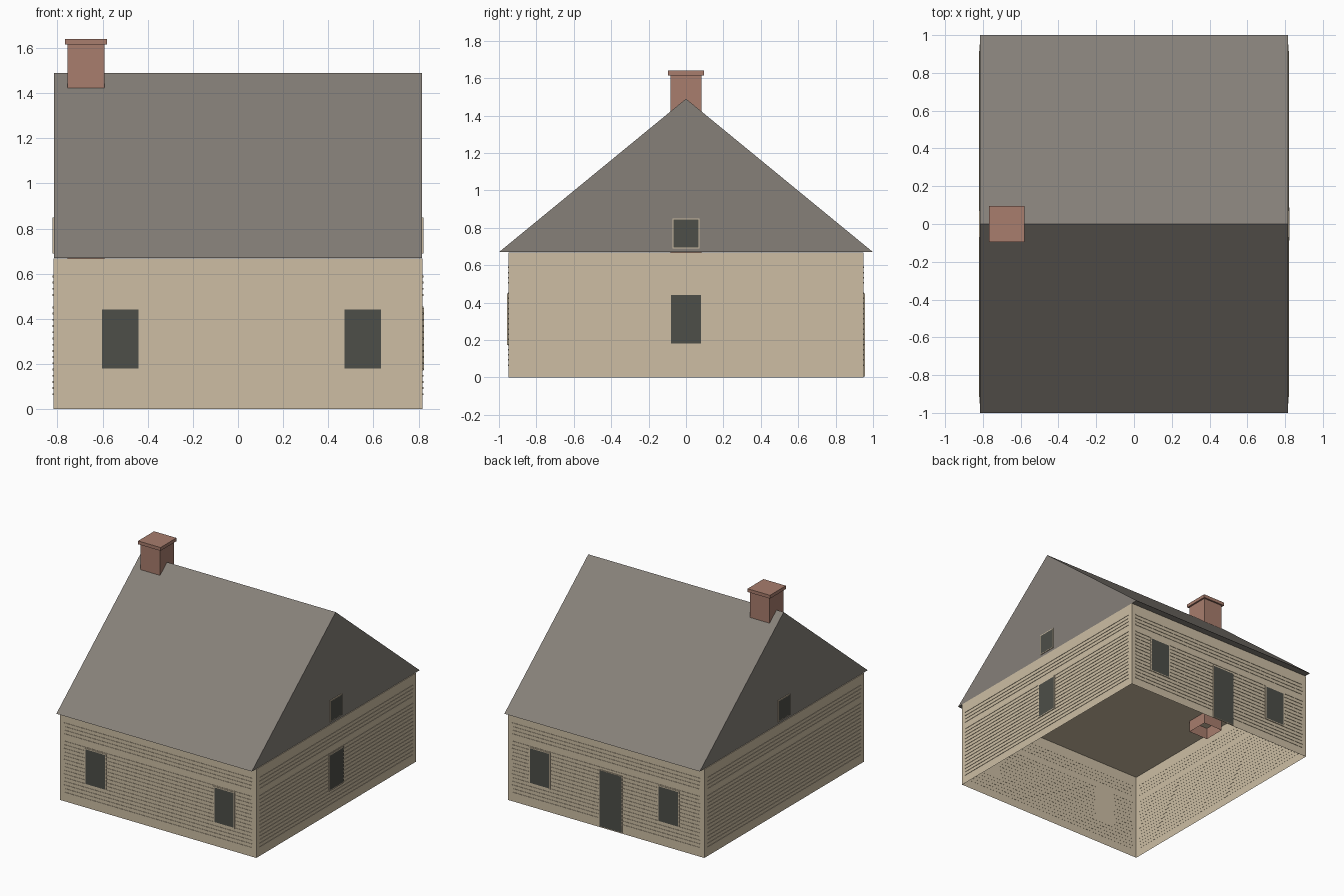
import bpy, bmesh
from math import pi
from mathutils import Matrix

old = bpy.data.objects.get("Cube")
if old:
    bpy.data.objects.remove(old, do_unlink=True)


def material(name, rgb):
    lin = [((c / 255 + 0.055) / 1.055) ** 2.4 for c in rgb] + [1]
    m = bpy.data.materials.new(name)
    m.use_nodes = True
    m.diffuse_color = lin
    m.node_tree.nodes["Principled BSDF"].inputs["Base Color"].default_value = lin
    return m


TAN = material("tan siding", (205, 190, 164))
ROOF = material("grey roof", (134, 128, 121))
BRICK = material("red brick", (168, 125, 109))
GLASS = material("dark glass", (77, 78, 72))


def finish(bm, name, mats, matrix=None):
    if matrix:
        bm.transform(matrix)
    me = bpy.data.meshes.new(name)
    bm.to_mesh(me)
    bm.free()
    for m in mats:
        me.materials.append(m)
    ob = bpy.data.objects.new(name, me)
    bpy.context.collection.objects.link(ob)
    return ob


def add_box(bm, lo, hi, open_bottom=False):
    size = [b - a for a, b in zip(lo, hi)]
    mid = [(a + b) / 2 for a, b in zip(lo, hi)]
    mat = Matrix.Translation(mid) @ Matrix.Diagonal((*size, 1))
    verts = bmesh.ops.create_cube(bm, size=1, matrix=mat)["verts"]
    bm.normal_update()
    faces = {f for v in verts for f in v.link_faces}
    if open_bottom:
        low = [f for f in faces if f.normal.z < -0.9]
        bmesh.ops.delete(bm, geom=low, context='FACES_ONLY')
    return faces


WALL_X, WALL_Y, WALL_H = 0.818, 0.95, 0.668
ROOF_X, EAVE, RIDGE = 0.815, 0.67, 1.49

# Wall shell, open underneath
bm = bmesh.new()
add_box(bm, (-WALL_X, -WALL_Y, 0), (WALL_X, WALL_Y, WALL_H), True)
finish(bm, "walls", [TAN])

# Gabled roof: a triangle extruded along the ridge
bm = bmesh.new()
tri = bm.faces.new([bm.verts.new((-ROOF_X, y, z)) for y, z in ((-1, EAVE), (0, RIDGE), (1, EAVE))])
ext = bmesh.ops.extrude_face_region(bm, geom=[tri], use_keep_orig=True)["geom"]
bmesh.ops.translate(bm, vec=(2 * ROOF_X, 0, 0), verts=[g for g in ext if isinstance(g, bmesh.types.BMVert)])
bmesh.ops.recalc_face_normals(bm, faces=bm.faces)
finish(bm, "roof", [ROOF])

# Chimney shaft reaching through the ceiling, and its cap
bm = bmesh.new()
add_box(bm, (-0.755, -0.083, 0.58), (-0.592, 0.083, 1.615), True)
finish(bm, "chimney_shaft", [BRICK])
bm = bmesh.new()
add_box(bm, (-0.767, -0.095, 1.615), (-0.58, 0.095, 1.64))
finish(bm, "chimney_cap", [BRICK])


def facing(turn, dist):
    # Local -y becomes the outward direction of the wall
    return Matrix.Rotation(turn, 4, 'Z') @ Matrix.Translation((0, -dist, 0))


def siding(name, half, matrix):
    # Thin board edges, with a plain band above the windows
    bm = bmesh.new()
    for i in range(20):
        if i != 15:
            z = 0.066 + 0.0275 * i
            add_box(bm, (-half, -0.003, z - 0.004), (half, 0.001, z + 0.004))
    finish(bm, name, [TAN], matrix)


def opening(name, u, width, z0, z1, border, matrix):
    # Framed plate whose inset front face is the dark pane
    bm = bmesh.new()
    faces = add_box(bm, (u - width / 2, -0.006, z0), (u + width / 2, 0.001, z1))
    front = [f for f in faces if f.normal.y < -0.9]
    bmesh.ops.inset_region(bm, faces=front, thickness=border)
    front[0].material_index = 1
    finish(bm, name, [TAN, GLASS], matrix)


sides = {"front": (0, WALL_Y, 0.783), "left": (pi / 2, WALL_X, 0.915),
         "back": (pi, WALL_Y, 0.783), "right": (-pi / 2, WALL_X, 0.915)}
windows = {"front": (-0.522, 0.553), "left": (0,), "back": (-0.553, 0.522), "right": ()}

for side, (turn, dist, half) in sides.items():
    place = facing(turn, dist)
    siding(side + "_siding", half, place)
    for n, u in enumerate(windows[side]):
        opening(f"{side}_window_{n + 1}", u, 0.177, 0.173, 0.449, 0.011, place)
    # Small attic windows in both gables
    if side in ("left", "right"):
        opening(side + "_attic_window", 0, 0.144, 0.69, 0.85, 0.008, facing(turn, ROOF_X))

# Back door
opening("back_door", 0.04, 0.19, 0.005, 0.435, 0.006, facing(pi, WALL_Y))
